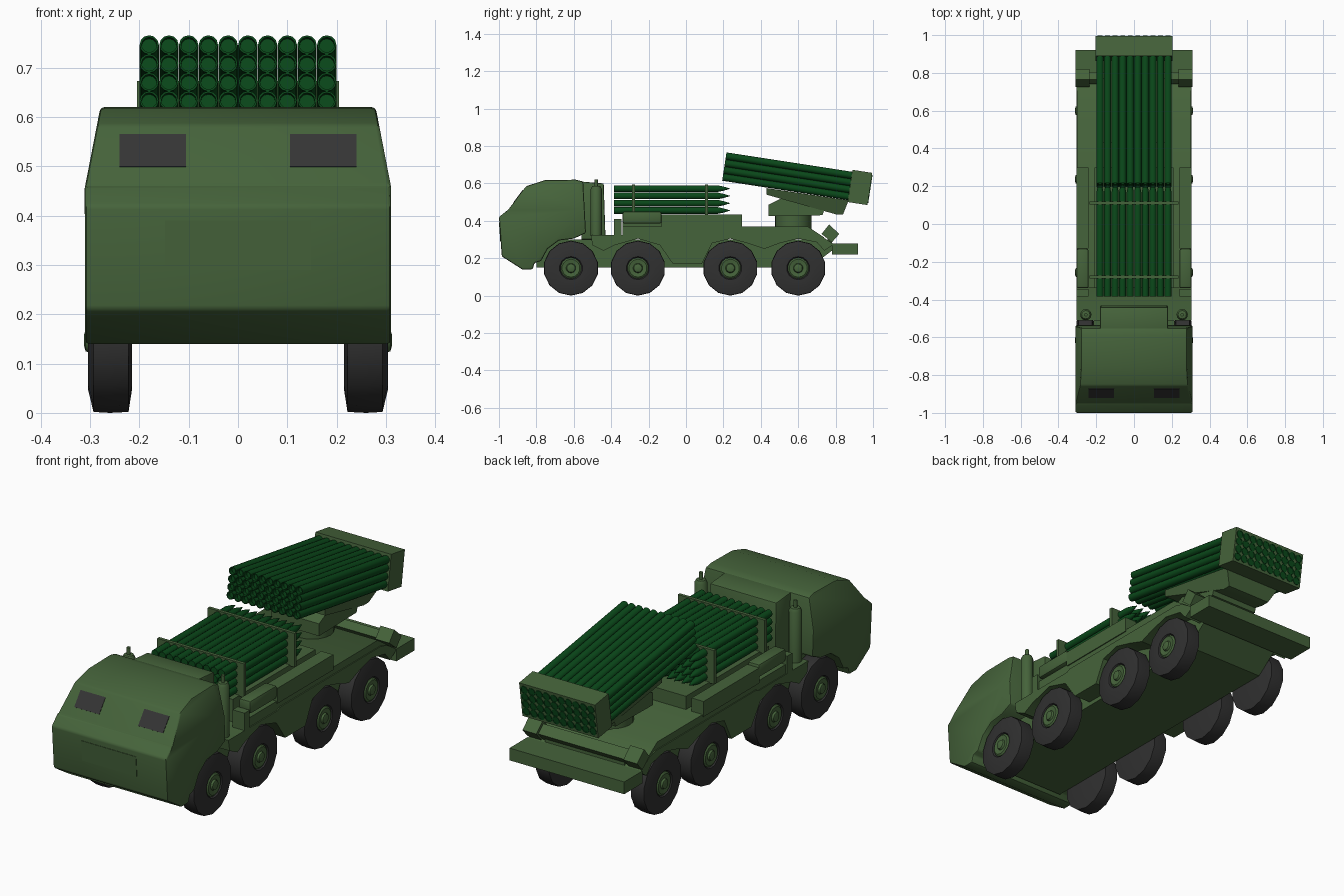
import bpy, bmesh, math
from mathutils import Matrix, Vector

if "Cube" in bpy.data.objects:
    bpy.data.objects.remove(bpy.data.objects["Cube"])


def material(name, rgb):
    m = bpy.data.materials.new(name)
    m.diffuse_color = (*rgb, 1)
    m.use_nodes = True
    m.node_tree.nodes["Principled BSDF"].inputs["Base Color"].default_value = m.diffuse_color
    return m


GREEN = material("olive_paint", (0.06, 0.125, 0.043))
DARK = material("dark_green_paint", (0.003, 0.065, 0.01))
RUBBER = material("rubber", (0.03, 0.03, 0.03))
GLASS = material("glass", (0.035, 0.035, 0.035))


def finish(name, bm, mat, angle=35):
    bmesh.ops.recalc_face_normals(bm, faces=bm.faces)
    me = bpy.data.meshes.new(name)
    bm.to_mesh(me)
    bm.free()
    me.materials.append(mat)
    ob = bpy.data.objects.new(name, me)
    bpy.context.collection.objects.link(ob)
    bpy.ops.object.select_all(action='DESELECT')
    ob.select_set(True)
    bpy.context.view_layer.objects.active = ob
    bpy.ops.object.shade_smooth_by_angle(angle=math.radians(angle))
    return ob


def extrude(name, pts, x0, x1, mat=GREEN, mirror=False, bevel=0.0, split=None, width=None):
    """Side profile (y, z) pushed from x0 to x1; width(z) scales x."""
    bm = bmesh.new()
    for a, b in ([(x0, x1), (-x1, -x0)] if mirror else [(x0, x1)]):
        f = bm.faces.new([bm.verts.new((a, y, z)) for y, z in pts])
        r = bmesh.ops.extrude_face_region(bm, geom=[f])
        new = [v for v in r["geom"] if isinstance(v, bmesh.types.BMVert)]
        bmesh.ops.translate(bm, verts=new, vec=(b - a, 0, 0))
    if split:
        geom = bm.verts[:] + bm.edges[:] + bm.faces[:]
        bmesh.ops.bisect_plane(bm, geom=geom, plane_co=(0, 0, split), plane_no=(0, 0, 1))
    if width:
        for v in bm.verts:
            v.co.x *= width(v.co.z)
    bmesh.ops.recalc_face_normals(bm, faces=bm.faces)
    if bevel:
        edges = [e for e in bm.edges if e.calc_face_angle(0) > 0.6]
        bmesh.ops.bevel(bm, geom=edges, offset=bevel, segments=2, profile=0.5, affect='EDGES')
    return finish(name, bm, mat)


def box(name, x0, x1, y0, y1, z0, z1, **kw):
    return extrude(name, [(y0, z0), (y1, z0), (y1, z1), (y0, z1)], x0, x1, **kw)


def lathe(name, prof, n, mats, mat=GREEN, angle=35):
    """Rings of (radius, height) around local z, capped, one copy per matrix."""
    bm = bmesh.new()
    for m in mats:
        rings = []
        for r, h in prof:
            ring = []
            for i in range(n):
                t = 2 * math.pi * i / n
                ring.append(bm.verts.new(m @ Vector((r * math.cos(t), r * math.sin(t), h))))
            rings.append(ring)
        for a, b in zip(rings, rings[1:]):
            for i in range(n):
                j = (i + 1) % n
                bm.faces.new((a[i], a[j], b[j], b[i]))
        bm.faces.new(rings[0])
        bm.faces.new(rings[-1])
    return finish(name, bm, mat, angle)


# Cab with tapered upper half
cab = [(-1.0, 0.42), (-0.985, 0.21), (-0.875, 0.14), (-0.82, 0.14), (-0.81, 0.175),
       (-0.775, 0.185), (-0.74, 0.25), (-0.68, 0.295), (-0.60, 0.305), (-0.535, 0.335),
       (-0.55, 0.61), (-0.59, 0.62), (-0.755, 0.617), (-0.855, 0.585), (-0.95, 0.46)]
extrude("cab", cab, -0.31, 0.31, bevel=0.008, split=0.46,
        width=lambda z: 1 - max(0, z - 0.46) / 0.16 * 0.1)
extrude("cab_rear_housing", [(-0.56, 0.30), (-0.43, 0.30), (-0.44, 0.60), (-0.56, 0.61)],
        -0.18, 0.18, bevel=0.006)
extrude("grille", [(-0.993, 0.29), (-1.0, 0.39), (-0.98, 0.39), (-0.975, 0.29)], -0.148, 0.148)
extrude("windscreen", [(-0.922, 0.50), (-0.873, 0.565), (-0.866, 0.56), (-0.915, 0.495)],
        0.105, 0.24, mat=GLASS, mirror=True)

# Hull, fenders with wheel arches, deck
extrude("hull", [(-0.80, 0.15), (0.66, 0.15), (0.78, 0.24), (0.78, 0.30), (-0.80, 0.30)],
        -0.215, 0.215)
fender = [(-0.51, 0.325), (-0.13, 0.325), (-0.11, 0.335), (0.67, 0.335), (0.72, 0.32),
          (0.79, 0.275), (0.74, 0.24), (0.70, 0.285), (0.60, 0.305), (0.50, 0.28),
          (0.42, 0.25), (0.33, 0.28), (0.237, 0.305), (0.14, 0.28), (0.085, 0.17),
          (-0.07, 0.17), (-0.14, 0.27), (-0.257, 0.305), (-0.38, 0.27), (-0.44, 0.24),
          (-0.50, 0.27)]
extrude("fenders", fender, -0.305, 0.305)
extrude("deck", [(-0.34, 0.32), (-0.34, 0.37), (0.65, 0.37), (0.74, 0.31), (0.70, 0.30)],
        -0.30, 0.30)
box("rear_bumper", -0.31, 0.31, 0.78, 0.92, 0.22, 0.28)
extrude("rear_brackets", [(0.725, 0.33), (0.765, 0.38), (0.82, 0.33), (0.78, 0.285)],
        0.235, 0.31, mirror=True)
extrude("rear_crossbar", [(0.74, 0.33), (0.765, 0.36), (0.805, 0.325), (0.77, 0.285)], -0.24, 0.24)

# Side lockers and small boxes
box("side_lockers", 0.24, 0.305, -0.13, 0.30, 0.36, 0.435, mirror=True)
box("side_tanks", 0.24, 0.305, -0.34, -0.13, 0.385, 0.45, mirror=True, bevel=0.012)
box("front_lockers", 0.24, 0.305, -0.385, -0.345, 0.32, 0.41, mirror=True)

# Exhaust stacks
lathe("exhausts", [(0.03, 0.32), (0.03, 0.57), (0.022, 0.585), (0.009, 0.587), (0.009, 0.62)],
      12, [Matrix.Translation((s * 0.255, -0.48, 0)) for s in (-1, 1)])

# Wheels
wheel_mats = []
for y in (-0.615, -0.257, 0.237, 0.60):
    for s in (-1, 1):
        wheel_mats.append(Matrix.Translation((0, y, 0.147)) @ Matrix.Rotation(s * math.pi / 2, 4, 'Y'))
lathe("tyres", [(0.10, 0.215), (0.145, 0.222), (0.147, 0.26), (0.145, 0.293), (0.10, 0.304),
                (0.062, 0.303), (0.055, 0.29)], 14, wheel_mats, RUBBER, 50)
lathe("hubs", [(0.056, 0.28), (0.056, 0.298), (0.048, 0.304), (0.026, 0.300), (0.022, 0.309),
               (0.012, 0.312)], 14, wheel_mats)

# Reload rockets in their racks
box("reload_bed", -0.21, 0.21, -0.34, 0.30, 0.33, 0.435)
along_y = Matrix.Rotation(-math.pi / 2, 4, 'X')
lathe("reload_rockets", [(0.0185, 0), (0.0185, 0.555), (0.012, 0.585), (0.001, 0.62)], 10,
      [Matrix.Translation((-0.18 + 0.04 * i, -0.385, 0.455 + 0.039 * k)) @ along_y
       for i in range(10) for k in range(4)], DARK, 50)
for nm, y in (("front_rack", -0.28), ("rear_rack", 0.11)):
    box(nm, -0.235, 0.235, y - 0.008, y + 0.008, 0.43, 0.595)

# Turntable and cradle
lathe("pedestal", [(0.098, 0.35), (0.098, 0.43)], 20, [Matrix.Translation((0, 0.573, 0))])
extrude("turntable", [(0.44, 0.425), (0.44, 0.485), (0.53, 0.53), (0.75, 0.495), (0.73, 0.43)],
        -0.13, 0.13)
extrude("cradle", [(0.43, 0.575), (0.87, 0.51), (0.84, 0.435), (0.80, 0.435), (0.43, 0.54)],
        -0.17, 0.17, width=lambda z: min(1, 0.7 + (z - 0.435) * 3))

# Tilted launch tubes and rear frame
tilt = Matrix.Translation((0, 0.205, 0.69)) @ Matrix.Rotation(math.radians(-8.75), 4, 'X')
lathe("launch_tubes", [(0.0155, 0.02), (0.0155, 0), (0.0195, 0), (0.0195, 0.79), (0.0155, 0.79),
                       (0.0155, 0.7885)], 12,
      [tilt @ Matrix.Translation((-0.18 + 0.04 * i, 0, -0.057 + 0.038 * k)) @ along_y
       for i in range(10) for k in range(4)], DARK, 50)
frame = box("tube_frame", -0.205, 0.205, 0.68, 0.787, -0.087, 0.087)
frame.matrix_world = tilt
